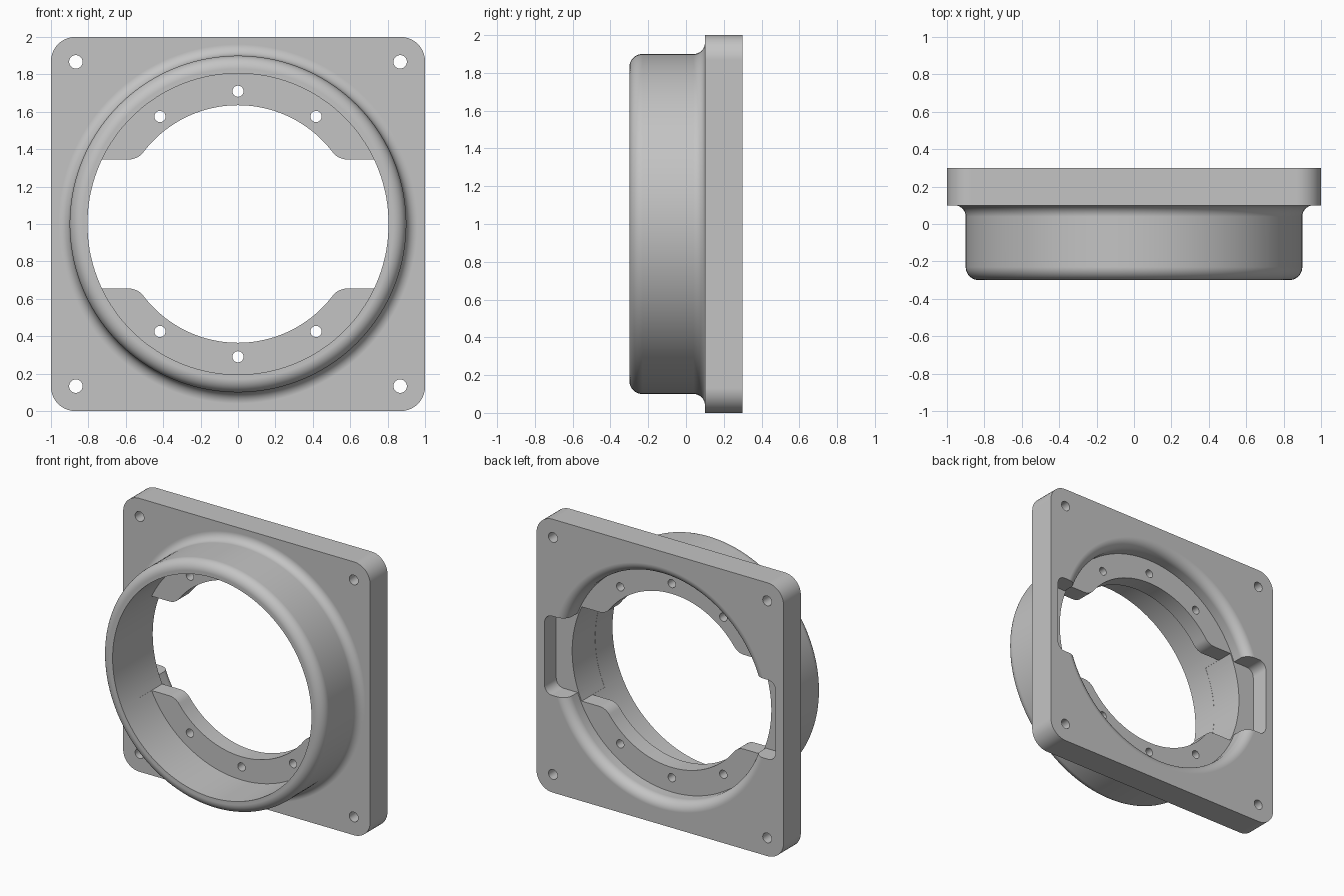
import bpy, bmesh
from math import sin, cos, pi, sqrt, atan2, asin

if "Cube" in bpy.data.objects:
    bpy.data.objects.remove(bpy.data.objects["Cube"])

MID = 1.0      # height of the ring axis
SEG = 144      # segments around the ring

grey = bpy.data.materials.new("plain_grey")
grey.use_nodes = True
grey.diffuse_color = (0.55, 0.55, 0.55, 1)
grey.node_tree.nodes["Principled BSDF"].inputs["Base Color"].default_value = (0.55, 0.55, 0.55, 1)


def finish(name, bm):
    bmesh.ops.recalc_face_normals(bm, faces=bm.faces)
    mesh = bpy.data.meshes.new(name)
    bm.to_mesh(mesh)
    bm.free()
    mesh.materials.append(grey)
    obj = bpy.data.objects.new(name, mesh)
    bpy.context.collection.objects.link(obj)
    return obj


def arc(cx, cy, r, a0, a1, n):
    return [(cx + r * cos(a0 + (a1 - a0) * i / n), cy + r * sin(a0 + (a1 - a0) * i / n))
            for i in range(n + 1)]


def extrude(name, outline, y0, y1):
    """Prism with an outline in x and z, running along y."""
    bm = bmesh.new()
    rings = [[bm.verts.new((u, y, MID + v)) for u, v in outline] for y in (y0, y1)]
    n = len(outline)
    for i in range(n):
        j = (i + 1) % n
        bm.faces.new((rings[0][i], rings[0][j], rings[1][j], rings[1][i]))
    for ring in rings:
        bm.faces.new(ring)
    return finish(name, bm)


def lathe(name, profile):
    """Solid of revolution about the y axis from (radius, y) points."""
    bm = bmesh.new()
    rings = [[bm.verts.new((r * cos(2 * pi * i / SEG), y, MID + r * sin(2 * pi * i / SEG)))
              for i in range(SEG)] for r, y in profile]
    for a, b in zip(rings, rings[1:]):
        for i in range(SEG):
            j = (i + 1) % SEG
            bm.faces.new((a[i], a[j], b[j], b[i]))
    bm.faces.new(rings[0])
    bm.faces.new(rings[-1])
    return finish(name, bm)


def rounded_rect(w, h, r):
    pts = []
    for k, (sx, sy) in enumerate([(1, 1), (-1, 1), (-1, -1), (1, -1)]):
        pts += arc(sx * (w - r), sy * (h - r), r, k * pi / 2, (k + 1) * pi / 2, 10)
    return pts


def circle(cx, cy, r):
    return arc(cx, cy, r, 0, 2 * pi, 24)[:-1]


def combine(target, tool, operation):
    mod = target.modifiers.new("combine", "BOOLEAN")
    mod.operation = operation
    mod.solver = "EXACT"
    mod.object = tool
    bpy.context.view_layer.objects.active = target
    bpy.ops.object.modifier_apply(modifier=mod.name)
    bpy.data.objects.remove(tool)


# Square plate with rounded corners
body = extrude("flanged_housing", rounded_rect(1, 1, 0.13), 0.1, 0.3)

# Round collar, rounded at its front rim and flared into the plate
rim = arc(0.83, -0.23, 0.07, -pi / 2, 0, 10)
flare = arc(0.96, 0.04, 0.06, pi, pi / 2, 10)
combine(body, lathe("collar", rim + flare + [(0.96, 0.2)]), "UNION")

# Front bore down to the inner flange
combine(body, lathe("bore_cutter", [(0.805, -0.5), (0.805, 0.04)]), "DIFFERENCE")

# Back recess with a rounded lip
FLOOR = 0.165
lip = arc(0.885, 0.23, 0.07, pi, pi / 2, 10)
combine(body, lathe("recess_cutter", [(0.815, FLOOR)] + lip + [(0.885, 0.4)]), "DIFFERENCE")

# Side pockets in the back of the plate
combine(body, extrude("pocket_cutter", rounded_rect(0.935, 0.29, 0.06), FLOOR, 0.4), "DIFFERENCE")

# Flange opening: a round hole with a wide notch on each side
R, H, F, BORE = 0.635, 0.345, 0.1, 0.806
cx, cz = sqrt((R + F) ** 2 - (H + F) ** 2), H + F
turn = atan2(cz, cx)
quarter = arc(0, 0, BORE, 0, asin(H / BORE), 12)
quarter += arc(cx, cz, F, -pi / 2, turn - pi, 10)
quarter += arc(0, 0, R, turn, pi / 2, 24)[1:]
half = quarter + [(-x, z) for x, z in reversed(quarter[:-1])]
opening = half + [(x, -z) for x, z in reversed(half[1:-1])]
combine(body, extrude("opening_cutter", opening, -0.1, 0.25), "DIFFERENCE")

# Bolt holes in the plate corners and around the flange
holes = [(sx * 0.867, sz * 0.867, 0.036) for sx in (-1, 1) for sz in (-1, 1)]
holes += [(0.71 * sin(a * pi / 5), s * 0.71 * cos(a * pi / 5), 0.03)
          for a in (-1, 0, 1) for s in (-1, 1)]
for x, z, r in holes:
    combine(body, extrude("hole_cutter", circle(x, z, r), -0.1, 0.5), "DIFFERENCE")

# Smooth shading with crisp edges
bpy.ops.object.select_all(action="DESELECT")
body.select_set(True)
bpy.context.view_layer.objects.active = body
bpy.ops.object.shade_smooth_by_angle(angle=pi / 6)
weighted = body.modifiers.new("weighted_normals", "WEIGHTED_NORMAL")
weighted.keep_sharp = True
